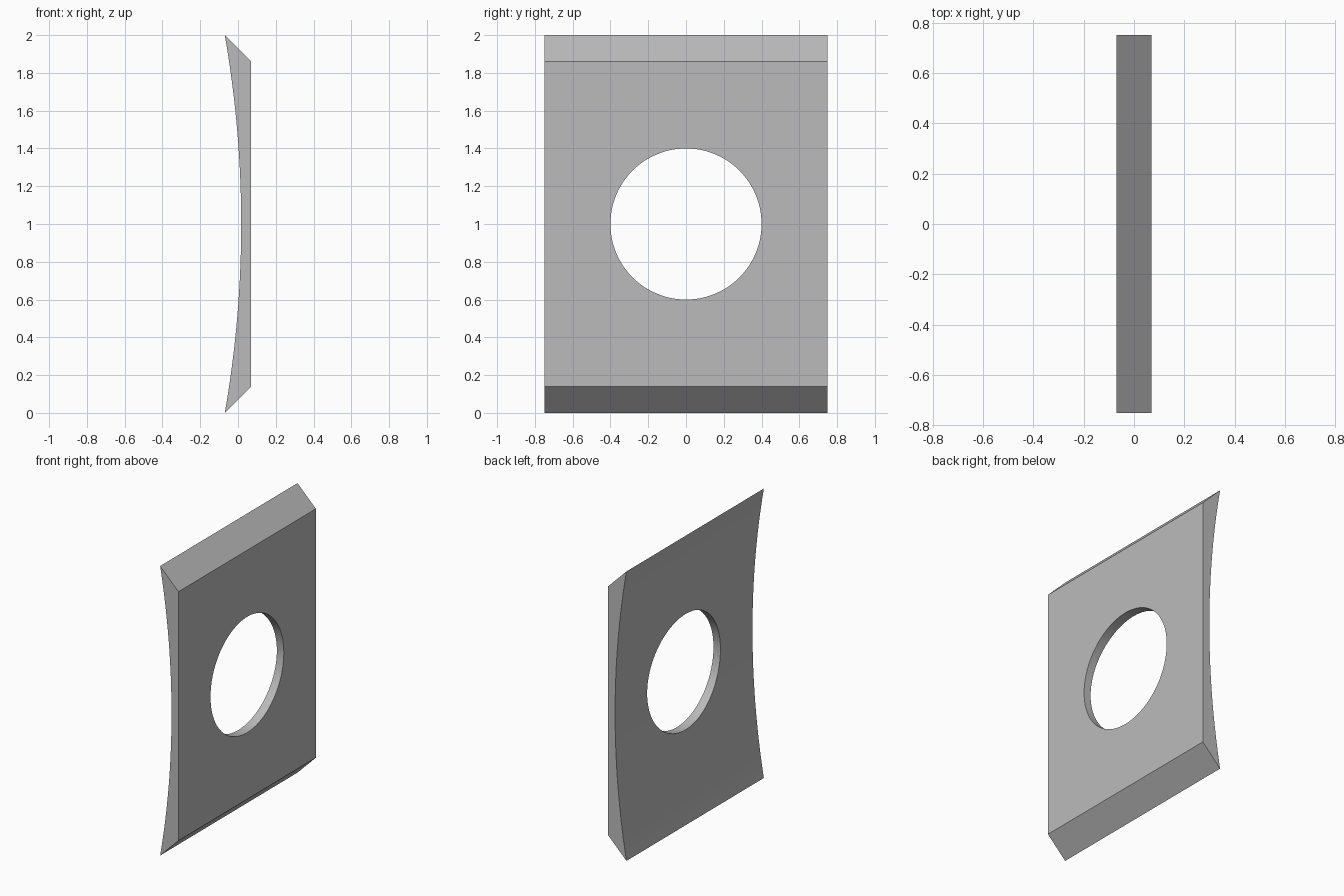
import bpy, bmesh, math
from mathutils import Matrix

cube = bpy.data.objects.get("Cube")
if cube:
    bpy.data.objects.remove(cube, do_unlink=True)

HALF_X, HALF_Y, HEIGHT = 0.07, 0.75, 2.0
CHAMFER, SAG, HOLE_RADIUS = 0.14, 0.087, 0.4
ARC_STEPS = 32

grey = bpy.data.materials.new("plain grey")
grey.use_nodes = True
colour = (0.5, 0.5, 0.5, 1)
grey.diffuse_color = colour
grey.node_tree.nodes["Principled BSDF"].inputs["Base Color"].default_value = colour


def make_object(name, bm):
    bmesh.ops.recalc_face_normals(bm, faces=bm.faces)
    mesh = bpy.data.meshes.new(name)
    bm.to_mesh(mesh)
    bm.free()
    obj = bpy.data.objects.new(name, mesh)
    bpy.context.collection.objects.link(obj)
    mesh.materials.append(grey)
    return obj


# Plate profile: flat chamfered side and hollow circular-arc side
half = HEIGHT / 2
radius = (half ** 2 + SAG ** 2) / (2 * SAG)
sweep = math.asin(half / radius)
profile = [(HALF_X, CHAMFER), (HALF_X, HEIGHT - CHAMFER)]
for i in range(ARC_STEPS + 1):
    a = sweep * (1 - 2 * i / ARC_STEPS)
    x = -HALF_X + SAG - radius * (1 - math.cos(a))
    profile.append((x, half + radius * math.sin(a)))

bm = bmesh.new()
face = bm.faces.new([bm.verts.new((x, -HALF_Y, z)) for x, z in profile])
extruded = bmesh.ops.extrude_face_region(bm, geom=[face])["geom"]
bmesh.ops.translate(bm, vec=(0, 2 * HALF_Y, 0),
                    verts=[v for v in extruded if isinstance(v, bmesh.types.BMVert)])
plate = make_object("curved_plate", bm)

# Round through hole
bm = bmesh.new()
bmesh.ops.create_cone(bm, cap_ends=True, segments=96, radius1=HOLE_RADIUS,
                      radius2=HOLE_RADIUS, depth=1,
                      matrix=Matrix.Translation((0, 0, half)) @ Matrix.Rotation(math.pi / 2, 4, "Y"))
cutter = make_object("hole_cutter", bm)
cutter.hide_render = True

cut = plate.modifiers.new("hole", "BOOLEAN")
cut.operation = "DIFFERENCE"
cut.solver = "EXACT"
cut.object = cutter

bpy.ops.object.select_all(action="DESELECT")
plate.select_set(True)
bpy.context.view_layer.objects.active = plate
bpy.ops.object.modifier_apply(modifier=cut.name)
bpy.data.objects.remove(cutter, do_unlink=True)
bpy.ops.object.shade_smooth_by_angle(angle=math.radians(30))
